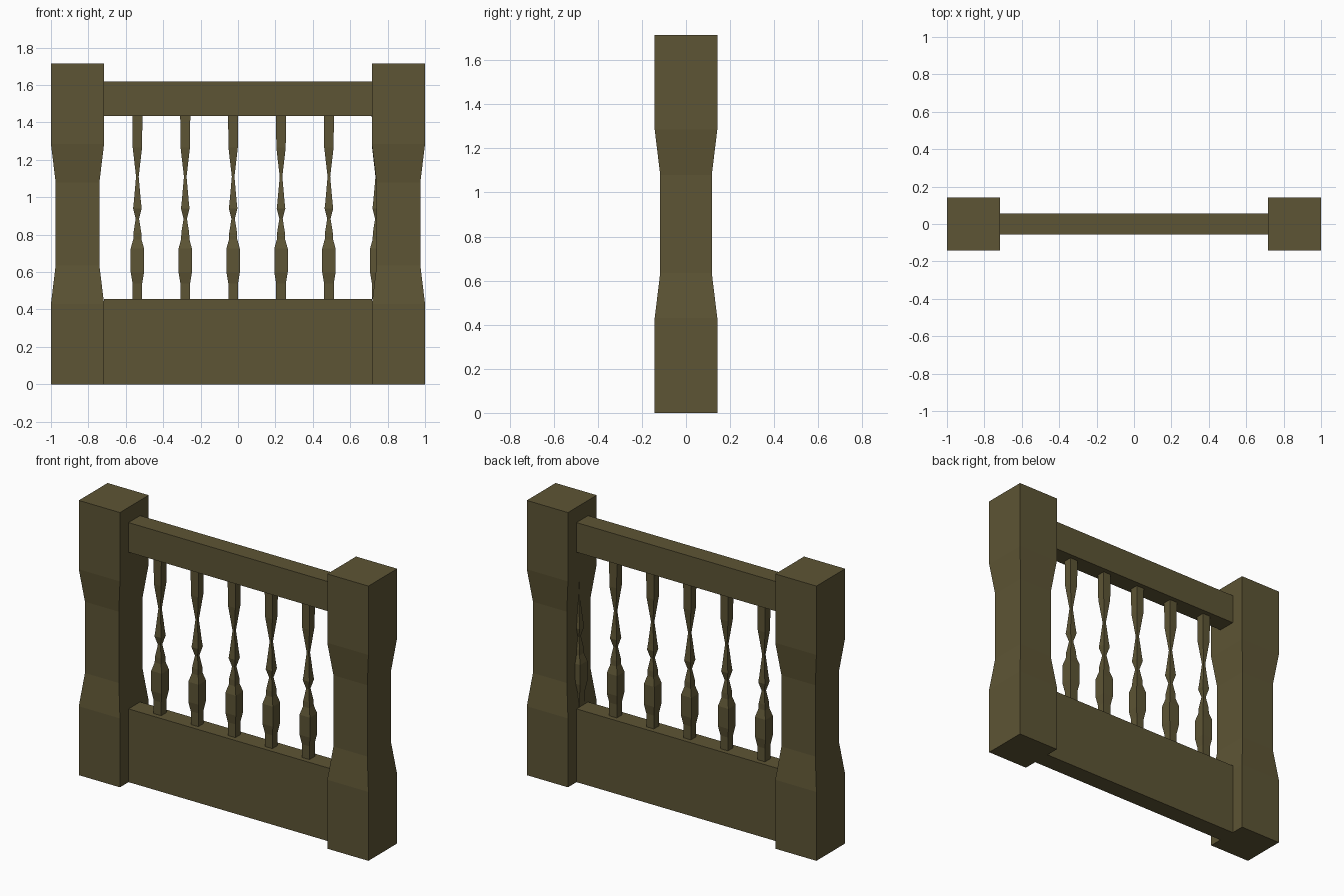
import bpy, bmesh

if "Cube" in bpy.data.objects:
    bpy.data.objects.remove(bpy.data.objects["Cube"])

wood = bpy.data.materials.new("dark_wood")
wood.diffuse_color = (0.11, 0.09, 0.035, 1)
wood.use_nodes = True
wood.node_tree.nodes["Principled BSDF"].inputs["Base Color"].default_value = wood.diffuse_color


def square_turned(name, x, profile):
    """Square section swept up z; profile is a list of (half width, z)."""
    bm = bmesh.new()
    rings = [[bm.verts.new((x + sx * h, sy * h, z))
              for sx, sy in ((-1, -1), (1, -1), (1, 1), (-1, 1))]
             for h, z in profile]
    bm.faces.new(rings[0][::-1])
    bm.faces.new(rings[-1])
    for a, b in zip(rings, rings[1:]):
        for i in range(4):
            j = (i + 1) % 4
            bm.faces.new((a[i], a[j], b[j], b[i]))
    mesh = bpy.data.meshes.new(name)
    bm.to_mesh(mesh)
    bm.free()
    mesh.materials.append(wood)
    obj = bpy.data.objects.new(name, mesh)
    bpy.context.collection.objects.link(obj)
    return obj


def rail(name, half_len, half_depth, z0, z1):
    bpy.ops.mesh.primitive_cube_add(size=1, location=(0, 0, (z0 + z1) / 2))
    obj = bpy.context.object
    obj.name = name
    obj.scale = (2 * half_len, 2 * half_depth, z1 - z0)
    bpy.ops.object.transform_apply(location=False, rotation=False, scale=True)
    obj.data.materials.append(wood)


# End posts with a narrowed waist
POST = [(0.142, 0), (0.142, 0.43), (0.117, 0.635), (0.117, 1.08),
        (0.142, 1.285), (0.142, 1.715)]
for side, x in (("left", -0.858), ("right", 0.858)):
    square_turned(side + "_post", x, POST)

# Handrail and solid base panel
rail("handrail", 0.716, 0.057, 1.435, 1.62)
rail("base_panel", 0.716, 0.057, 0, 0.457)

# Square balusters; the last one is half sunk into the right post
BALUSTER = [(0.026, 0.455), (0.026, 0.54), (0.036, 0.6), (0.036, 0.725),
            (0.022, 0.775), (0.021, 0.81), (0.009, 0.885), (0.023, 0.94),
            (0.019, 0.975), (0.007, 1.11), (0.025, 1.265), (0.027, 1.437)]
for i in range(6):
    square_turned(f"baluster_{i + 1}", -0.538 + 0.256 * i, BALUSTER)
